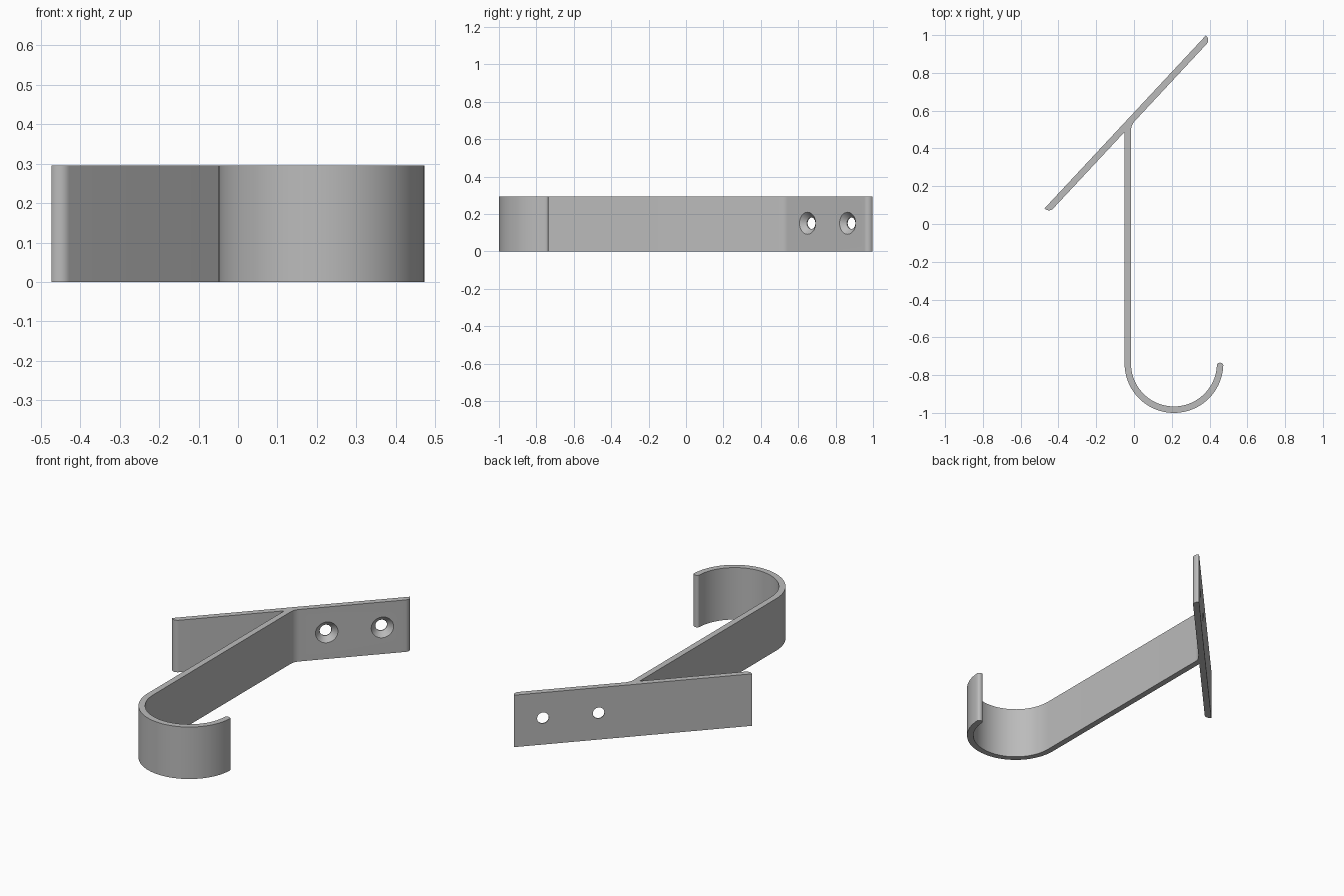
import bpy, bmesh
from math import sin, cos, pi, radians
from mathutils import Vector, Matrix

cube = bpy.data.objects.get("Cube")
if cube:
    bpy.data.objects.remove(cube)

HEIGHT, T = 0.295, 0.034
ALONG = Vector((0.682, 0.731)).normalized()     # direction of the wall plate
BACK = Vector((-ALONG.y, ALONG.x))              # towards the wall
JOINT = Vector((-0.05, 0.487))                  # arm meets plate front
U0, U1, ROUND = -0.584, 0.667, 0.03
CENTRE, R = Vector((0.2115, -0.7385)), 0.2615   # hook bend

steel = bpy.data.materials.new("grey steel")
steel.use_nodes = True
color = (0.5, 0.5, 0.5, 1)
steel.diffuse_color = color
steel.node_tree.nodes["Principled BSDF"].inputs["Base Color"].default_value = color


def plate(u, v):
    return JOINT + ALONG * u + BACK * v


def arc(radius, a, b, n):
    return [CENTRE + radius * Vector((cos(radians(a + (b - a) * i / n)),
                                      sin(radians(a + (b - a) * i / n)))) for i in range(n + 1)]


def make(name, bm):
    bmesh.ops.recalc_face_normals(bm, faces=bm.faces[:])
    mesh = bpy.data.meshes.new(name)
    bm.to_mesh(mesh)
    bm.free()
    mesh.materials.append(steel)
    obj = bpy.data.objects.new(name, mesh)
    bpy.context.collection.objects.link(obj)
    return obj


# Outline: left plate end, arm, hook, rounded tip, inner side, fillet, right plate end
steps = [i / 8 for i in range(9)]
outline = [plate(U0, T)]
outline += [plate(U0 + ROUND * (1 - cos(s * pi / 2)), ROUND * (1 - sin(s * pi / 2))) for s in steps]
outline.append(JOINT)
outline += arc(R, 180, 358, 48)
tip_outer, tip_inner = outline[-1], arc(R - T, 358, 180, 48)[0]
mid, half = (tip_outer + tip_inner) / 2, (tip_outer - tip_inner) / 2
outline += [mid + half * cos(s * pi) + Vector((0, 0.013)) * sin(s * pi) for s in steps[1:-1]]
outline += arc(R - T, 358, 180, 48)
corner = plate(T / ALONG.x, 0)
start, end = corner - Vector((0, 0.03)), corner + ALONG * 0.03
outline += [start * (1 - s) ** 2 + corner * 2 * s * (1 - s) + end * s * s for s in steps]
outline += [plate(U1 - ROUND * (1 - sin(s * pi / 2)), ROUND * (1 - cos(s * pi / 2))) for s in steps]
outline.append(plate(U1, T))

bm = bmesh.new()
face = bm.faces.new([bm.verts.new((p.x, p.y, 0)) for p in outline])
top = bmesh.ops.extrude_face_region(bm, geom=[face])
bmesh.ops.translate(bm, vec=(0, 0, HEIGHT),
                    verts=[g for g in top["geom"] if isinstance(g, bmesh.types.BMVert)])
hook = make("wall_hook", bm)

# Countersunk screw holes: revolved cutter profile of (radius, depth)
profile = [(0.069, -0.01), (0.031, 0.028), (0.031, 0.06)]
N = 32
for y in (0.65, 0.864):
    u = (y - JOINT.y) / ALONG.y
    pos, axis = plate(u, 0).to_3d() + Vector((0, 0, 0.151)), BACK.to_3d()
    bm = bmesh.new()
    rings = [[bm.verts.new(pos + axis * d + r * (ALONG.to_3d() * cos(2 * pi * i / N)
              + Vector((0, 0, 1)) * sin(2 * pi * i / N))) for i in range(N)] for r, d in profile]
    for a, b in zip(rings, rings[1:]):
        for i in range(N):
            j = (i + 1) % N
            bm.faces.new((a[i], a[j], b[j], b[i]))
    bm.faces.new(rings[0])
    bm.faces.new(rings[-1])
    cutter = make("screw_hole_cutter", bm)
    cutter.hide_render = True
    cut = hook.modifiers.new("screw hole", "BOOLEAN")
    cut.operation, cut.solver, cut.object = "DIFFERENCE", "EXACT", cutter
    bpy.context.view_layer.objects.active = hook
    bpy.ops.object.modifier_apply(modifier=cut.name)
    bpy.data.objects.remove(cutter)

# Smooth bends, crisp edges
bpy.ops.object.select_all(action="DESELECT")
hook.select_set(True)
bpy.context.view_layer.objects.active = hook
bpy.ops.object.shade_smooth_by_angle(angle=radians(30))
